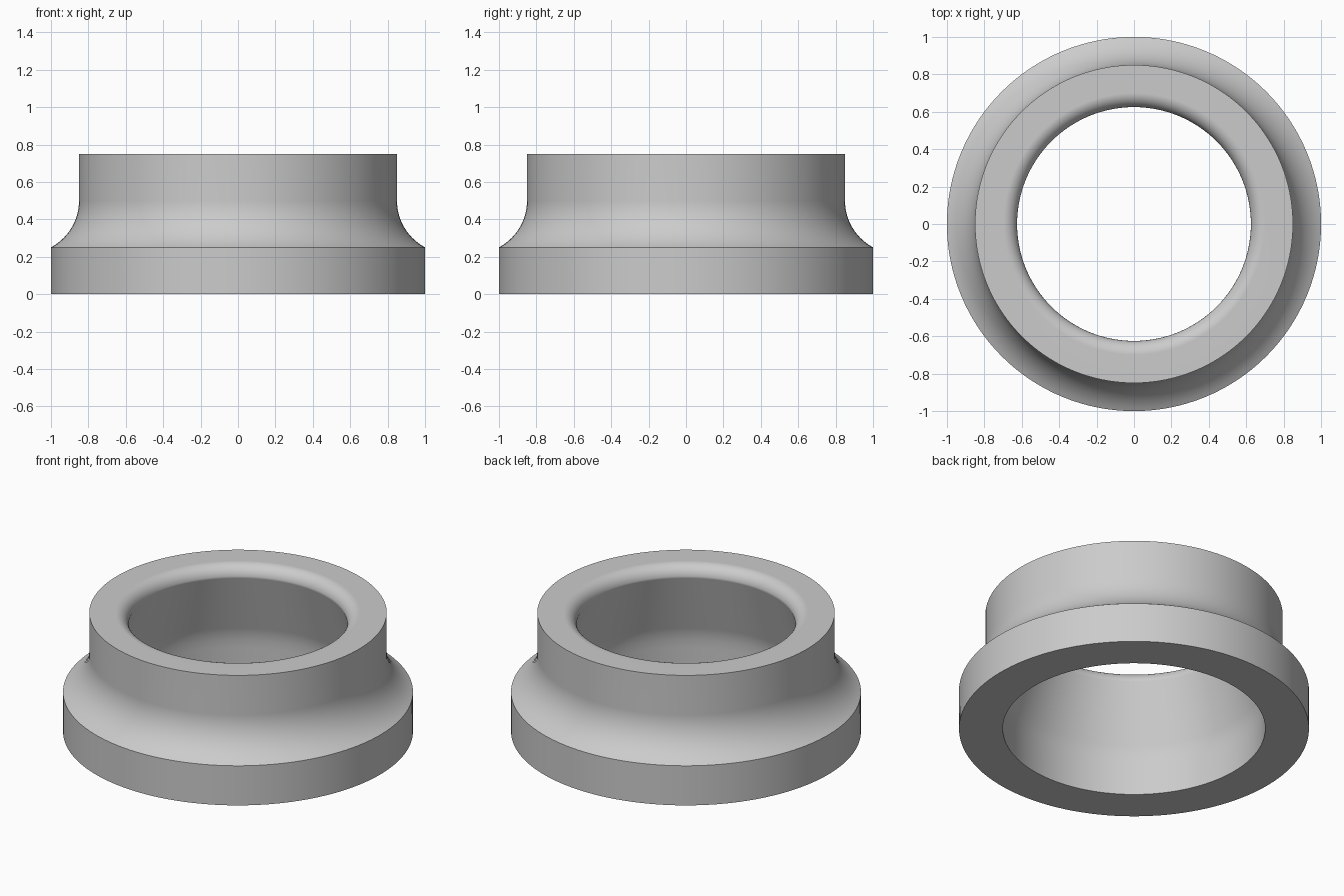
import bpy, bmesh
from math import sin, cos, radians, asin, tau

if "Cube" in bpy.data.objects:
    bpy.data.objects.remove(bpy.data.objects["Cube"], do_unlink=True)

SEGMENTS = 128


def arc(cx, cz, radius, start, end, steps):
    """Profile points along a circular arc, angles in degrees."""
    angles = [radians(start + (end - start) * i / steps) for i in range(steps + 1)]
    return [(cx + radius * cos(a), cz + radius * sin(a)) for a in angles]


def make_material(name, rgb):
    mat = bpy.data.materials.new(name)
    mat.use_nodes = True
    mat.diffuse_color = (*rgb, 1)
    mat.node_tree.nodes["Principled BSDF"].inputs["Base Color"].default_value = (*rgb, 1)
    return mat


def lathe(name, profile, mat):
    """Revolve a closed (radius, height) profile around the z axis."""
    bm = bmesh.new()
    rings = []
    for i in range(SEGMENTS):
        a = tau * i / SEGMENTS
        rings.append([bm.verts.new((r * cos(a), r * sin(a), z)) for r, z in profile])
    count = len(profile)
    for i, ring in enumerate(rings):
        following = rings[(i + 1) % SEGMENTS]
        for j in range(count):
            k = (j + 1) % count
            bm.faces.new((ring[j], following[j], following[k], ring[k]))
    bmesh.ops.recalc_face_normals(bm, faces=bm.faces)
    mesh = bpy.data.meshes.new(name)
    bm.to_mesh(mesh)
    bm.free()
    mesh.materials.append(mat)
    obj = bpy.data.objects.new(name, mesh)
    bpy.context.collection.objects.link(obj)
    bpy.ops.object.select_all(action="DESELECT")
    obj.select_set(True)
    bpy.context.view_layer.objects.active = obj
    bpy.ops.object.shade_smooth_by_angle(angle=radians(30))
    weighted = obj.modifiers.new("Flat rim shading", "WEIGHTED_NORMAL")
    weighted.keep_sharp = True
    return obj


# Outer wall: flange, concave shoulder, straight neck
flange_r, neck_r, flange_top, shoulder_top, height = 1.0, 0.85, 0.25, 0.5, 0.75
sweep_r = 0.283
shoulder_end = 180 + asin((shoulder_top - flange_top) / sweep_r) * 360 / tau
shoulder = arc(neck_r + sweep_r, shoulder_top, sweep_r, shoulder_end, 180, 14)
outer = [(flange_r, 0)] + shoulder + [(neck_r, height)]

# Bore: rounded lip, tapering wall, straight socket at the base
lip = arc(0.70, height - 0.075, 0.075, 90, 180, 10)
bore = [(0.734, 0.31), (0.743, 0.27), (0.748, 0.23), (0.75, 0.18), (0.75, 0)]

grey = make_material("Plain grey", (0.6, 0.6, 0.6))
lathe("flanged_collar", outer + lip + bore, grey)
